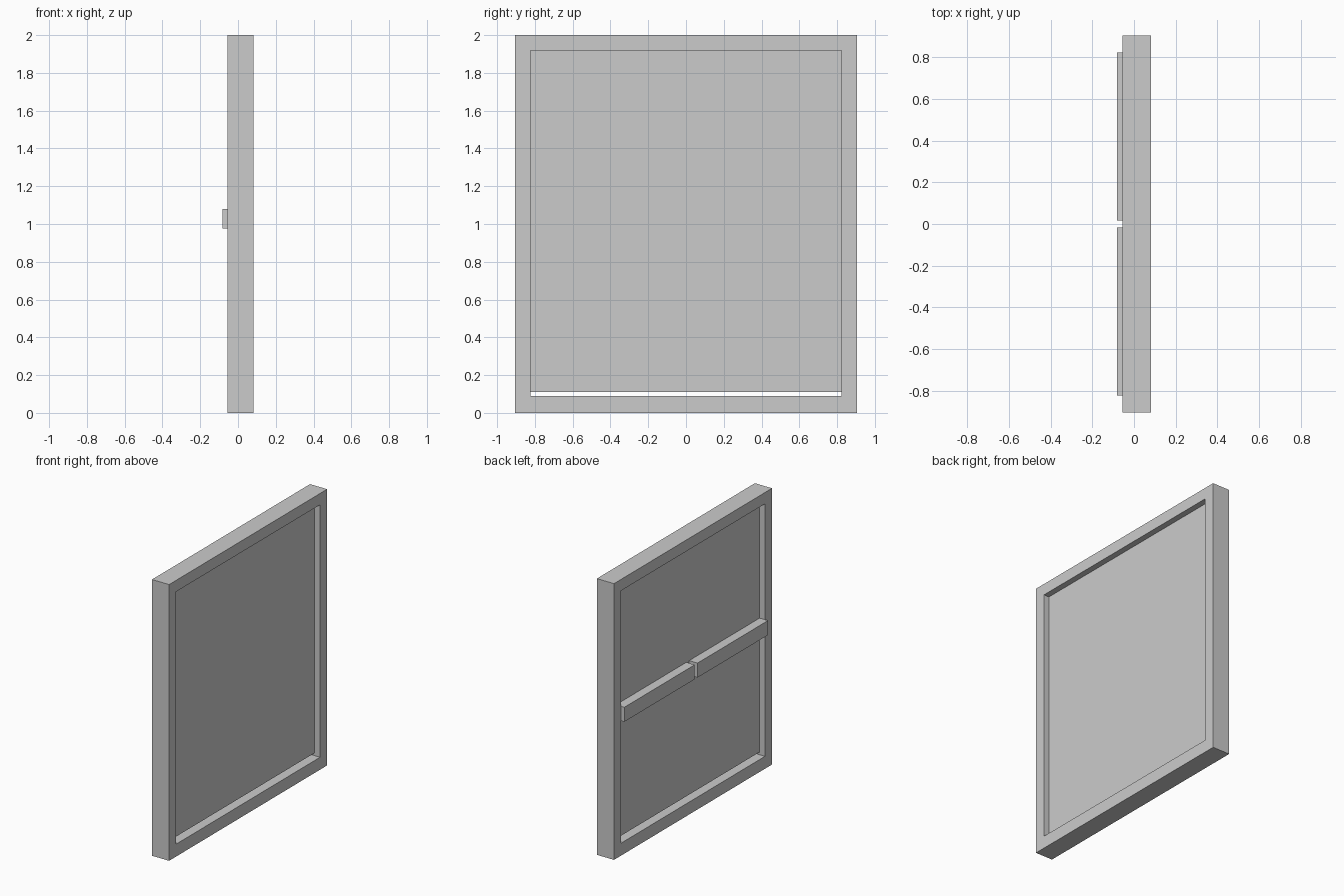
import bpy, bmesh

if "Cube" in bpy.data.objects:
    bpy.data.objects.remove(bpy.data.objects["Cube"])

HALF_W, HEIGHT = 0.904, 2.0           # outer frame
IN_W, SILL, HEAD = 0.823, 0.09, 1.918  # opening
X_BACK, X_FRONT = -0.056, 0.081       # frame depth


def finish(name, bm):
    bmesh.ops.recalc_face_normals(bm, faces=bm.faces)
    mesh = bpy.data.meshes.new(name)
    bm.to_mesh(mesh)
    bm.free()
    obj = bpy.data.objects.new(name, mesh)
    bpy.context.collection.objects.link(obj)
    return obj


def box(name, lo, hi):
    bm = bmesh.new()
    bmesh.ops.create_cube(bm, size=1)
    for v in bm.verts:
        v.co = [lo[i] if v.co[i] < 0 else hi[i] for i in range(3)]
    return finish(name, bm)


# Door frame: rectangular ring with inner and outer walls
bm = bmesh.new()
loops = []
for x in (X_BACK, X_FRONT):
    for w, z0, z1 in ((HALF_W, 0, HEIGHT), (IN_W, SILL, HEAD)):
        loops.append([bm.verts.new((x, y, z)) for y, z in
                      ((-w, z0), (w, z0), (w, z1), (-w, z1))])
outer_b, inner_b, outer_f, inner_f = loops
for a, b in ((outer_b, inner_b), (inner_b, inner_f), (inner_f, outer_f), (outer_f, outer_b)):
    for i in range(4):
        j = (i + 1) % 4
        bm.faces.new((a[i], a[j], b[j], b[i]))
finish("door_frame", bm)

# Recessed door panel, with a narrow gap above the sill
PANEL_BACK = -0.014
box("door_panel", (PANEL_BACK, -IN_W, 0.11), (0.038, IN_W, HEAD))

# Pair of push bars on the back, split at the middle
for side, y0, y1 in (("left", 0.016, 0.822), ("right", -0.822, -0.016)):
    box(f"push_bar_{side}", (-0.081, y0, 0.975), (PANEL_BACK, y1, 1.08))
